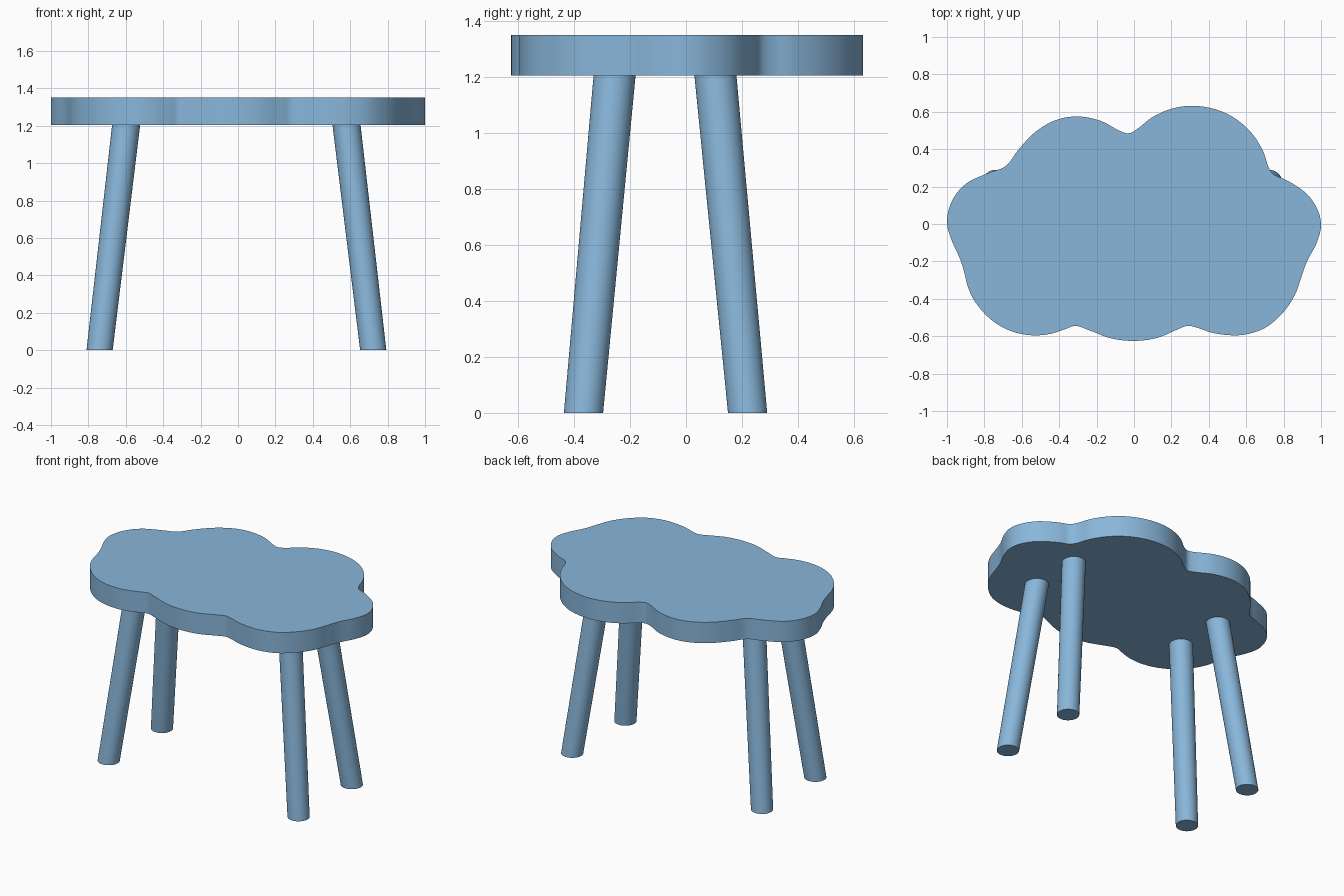
import bpy, bmesh, math
from mathutils import Vector

if "Cube" in bpy.data.objects:
    bpy.data.objects.remove(bpy.data.objects["Cube"])

SEAT_BOTTOM, SEAT_TOP = 1.205, 1.35

blue = bpy.data.materials.new("soft blue")
blue.diffuse_color = (0.25, 0.47, 0.70, 1)
blue.use_nodes = True
blue.node_tree.nodes["Principled BSDF"].inputs["Base Color"].default_value = blue.diffuse_color


def finish(name, bm):
    """Turn a bmesh into a smooth-shaded object with sharp rims."""
    bmesh.ops.recalc_face_normals(bm, faces=bm.faces)
    mesh = bpy.data.meshes.new(name)
    bm.to_mesh(mesh)
    bm.free()
    mesh.materials.append(blue)
    obj = bpy.data.objects.new(name, mesh)
    bpy.context.collection.objects.link(obj)
    bpy.ops.object.select_all(action='DESELECT')
    obj.select_set(True)
    bpy.context.view_layer.objects.active = obj
    bpy.ops.object.shade_smooth_by_angle(angle=math.radians(35))
    return obj


def smooth_loop(points, steps=5):
    """Closed Catmull-Rom curve through the points."""
    pts, out = [Vector(p) for p in points], []
    n = len(pts)
    for i in range(n):
        a, b, c, d = (pts[(i + k) % n] for k in (-1, 0, 1, 2))
        for s in range(steps):
            t = s / steps
            out.append(0.5 * (2 * b + (c - a) * t + (2 * a - 5 * b + 4 * c - d) * t * t
                              + (3 * b - a - 3 * c + d) * t ** 3))
    return out


# Cloud-shaped seat: outline clockwise from the left tip
outline = [
    (-1, .02), (-.97, .13), (-.895, .218), (-.78, .272), (-.685, .31),
    (-.62, .395), (-.53, .49), (-.42, .555), (-.30, .575), (-.18, .552), (-.085, .502),
    (-.03, .485), (.02, .51), (.10, .572), (.20, .616), (.31, .632), (.43, .615),
    (.54, .565), (.63, .485), (.69, .39), (.717, .31), (.75, .263),
    (.82, .232), (.92, .165), (.98, .08), (1, -.01), (.975, -.105), (.925, -.20),
    (.893, -.29), (.86, -.38), (.80, -.47), (.71, -.55), (.61, -.588), (.52, -.595),
    (.42, -.582), (.34, -.555), (.285, -.545), (.23, -.565), (.12, -.61), (0, -.625),
    (-.12, -.612), (-.23, -.572), (-.31, -.545), (-.37, -.563), (-.45, -.588),
    (-.55, -.595), (-.66, -.572), (-.76, -.515), (-.84, -.43), (-.885, -.345),
    (-.91, -.25), (-.935, -.175), (-.98, -.075)]
bm = bmesh.new()
face = bm.faces.new([bm.verts.new((p.x, p.y, SEAT_BOTTOM)) for p in smooth_loop(outline)])
new = bmesh.ops.extrude_face_region(bm, geom=[face])["geom"]
top = [v for v in new if isinstance(v, bmesh.types.BMVert)]
bmesh.ops.translate(bm, verts=top, vec=(0, 0, SEAT_TOP - SEAT_BOTTOM))
if not any(f.normal.z < -.9 or f.calc_center_median().z < SEAT_BOTTOM + .001 for f in bm.faces):
    bm.faces.new([v for v in bm.verts if v not in top])
finish("cloud_seat", bm)


# Splayed legs: slanted, slightly tapered, cut level at foot and seat
def leg(name, foot, head, r_foot=.07, r_head=.075):
    bm = bmesh.new()
    bmesh.ops.create_cone(bm, cap_ends=True, segments=48,
                          radius1=r_foot, radius2=r_head, depth=SEAT_BOTTOM)
    for v in bm.verts:
        x, y = head if v.co.z > 0 else foot
        v.co += Vector((x, y, SEAT_BOTTOM / 2))
    finish(name, bm)


for side, foot_x, head_x in (("left", -.74, -.598), ("right", .723, .58)):
    for end, foot_y, head_y in (("front", -.366, -.255), ("back", .22, .105)):
        leg(f"{end}_{side}_leg", (foot_x, foot_y), (head_x, head_y))
